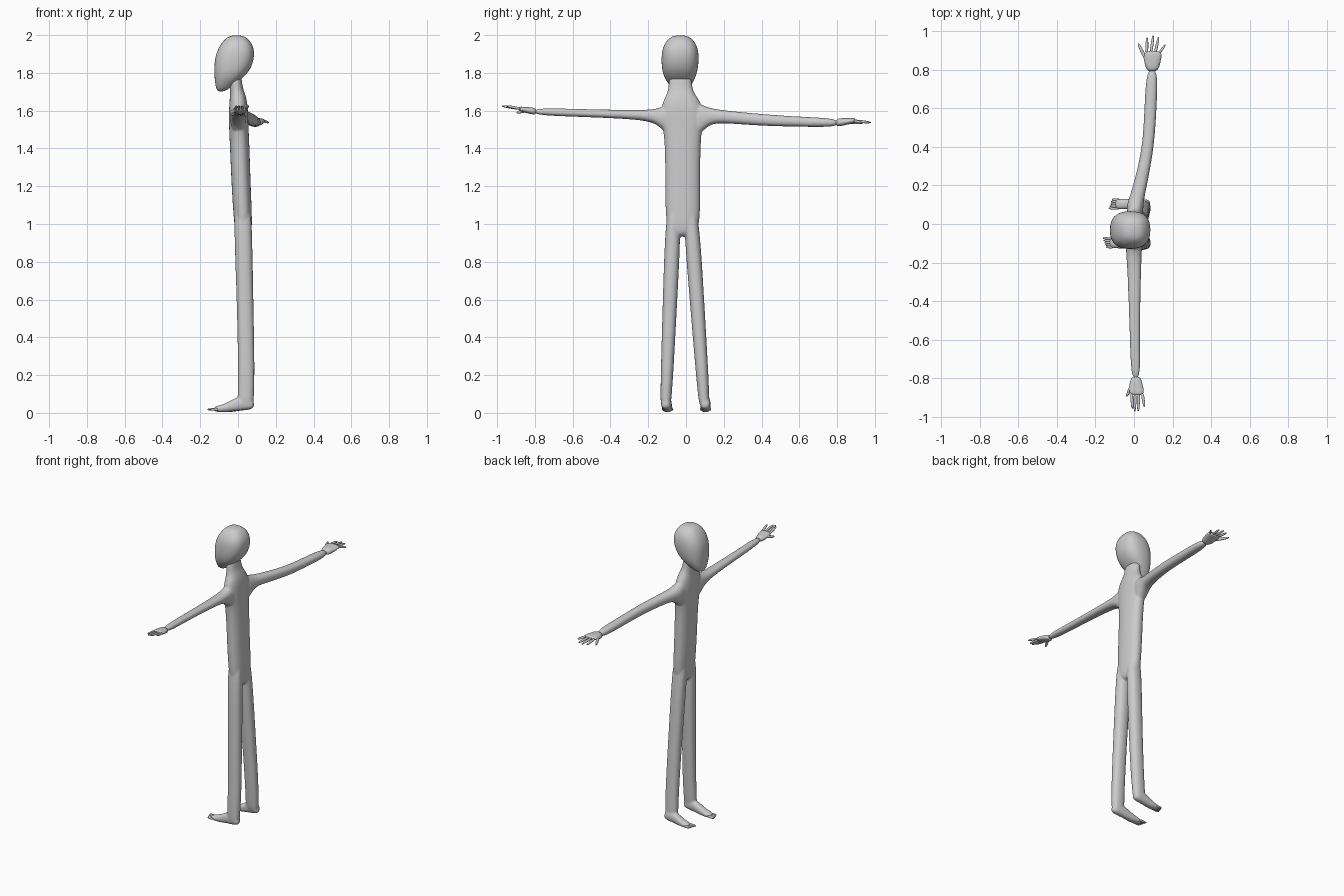
import bpy, bmesh, math
from mathutils import Vector

cube = bpy.data.objects.get("Cube")
if cube:
    bpy.data.objects.remove(cube, do_unlink=True)

skin = bpy.data.materials.new("pale_grey_skin")
skin.use_nodes = True
GREY = (0.6, 0.6, 0.6, 1)
skin.diffuse_color = GREY
skin.node_tree.nodes["Principled BSDF"].inputs["Base Color"].default_value = GREY


def loft(bm, axis, sections, sides=16, power=2.3):
    """Closed skin through rounded sections: (position, low a, high a, low b, high b),
    where a and b are the two other axes in x, y, z order."""
    others = [i for i in range(3) if i != axis]
    rings = []
    for pos, a0, a1, b0, b1 in sections:
        ring = []
        for i in range(sides):
            t = math.tau * (i + 0.5) / sides
            c, s = math.cos(t), math.sin(t)
            p = Vector()
            p[axis] = pos
            p[others[0]] = (a0 + a1) / 2 + (a1 - a0) / 2 * math.copysign(abs(c) ** (2 / power), c)
            p[others[1]] = (b0 + b1) / 2 + (b1 - b0) / 2 * math.copysign(abs(s) ** (2 / power), s)
            ring.append(bm.verts.new(p))
        rings.append(ring)
    faces = [bm.faces.new(rings[0][::-1]), bm.faces.new(rings[-1])]
    for r, q in zip(rings, rings[1:]):
        for i in range(sides):
            j = (i + 1) % sides
            faces.append(bm.faces.new((r[i], r[j], q[j], q[i])))
    bmesh.ops.recalc_face_normals(bm, faces=faces)


def digit(bm, axis, base, tip, radius):
    """Tapered finger or toe between two points, with a rounded tip."""
    base, tip = Vector(base), Vector(tip)
    others = [i for i in range(3) if i != axis]
    sections = []
    for t, k in ((0, 1), (0.5, 1), (0.85, 0.8), (1, 0.4)):
        p = base.lerp(tip, t)
        a, b, r = p[others[0]], p[others[1]], radius * k
        sections.append((p[axis], a - r, a + r, b - r, b + r))
    loft(bm, axis, sections, sides=8, power=2)


def finish(bm, name, blend=False):
    mesh = bpy.data.meshes.new(name)
    for f in bm.faces:
        f.smooth = True
    bm.to_mesh(mesh)
    bm.free()
    mesh.materials.append(skin)
    obj = bpy.data.objects.new(name, mesh)
    bpy.context.collection.objects.link(obj)
    sub = obj.modifiers.new("round", 'SUBSURF')
    sub.levels = sub.render_levels = 2
    if blend:
        # fuse the overlapping limbs and soften the joins
        fuse = obj.modifiers.new("fuse", 'REMESH')
        fuse.mode = 'VOXEL'
        fuse.voxel_size = 0.006
        fuse.use_smooth_shade = True
        soft = obj.modifiers.new("soften", 'SMOOTH')
        soft.factor = 0.5
        soft.iterations = 6
    return obj


# head: wide skull narrowing to a forward chin
bm = bmesh.new()
loft(bm, 2, [
    (1.7, -.11, -.07, -.06, 0),
    (1.73, -.12, -.03, -.085, .025),
    (1.77, -.125, .025, -.115, .05),
    (1.82, -.128, .07, -.13, .065),
    (1.88, -.124, .088, -.132, .07),
    (1.93, -.107, .087, -.127, .065),
    (1.97, -.08, .066, -.105, .045),
    (2, -.045, .03, -.07, .01)], power=2.5)
finish(bm, "head")

body = bmesh.new()

# torso, shoulders and neck
loft(body, 2, [
    (.93, -.01, .07, -.08, .045),
    (1, -.022, .077, -.11, .078),
    (1.2, -.035, .068, -.112, .076),
    (1.4, -.043, .062, -.112, .078),
    (1.5, -.048, .057, -.122, .085),
    (1.58, -.05, .055, -.14, .1),
    (1.65, -.046, .05, -.125, .078),
    (1.69, -.042, .038, -.1, .045),
    (1.73, -.045, .022, -.093, .032),
    (1.8, -.05, .02, -.09, .03)])

# legs: (height, front, back, half width)
LEG = [(1.12, -.02, .068, .03), (.95, -.021, .076, .043), (.6, -.007, .082, .039),
       (.2, .001, .09, .034), (.1, -.004, .084, .03), (.025, .0, .086, .028)]
for hip_y, ankle_y in ((-.07, -.109), (.033, .1)):
    sections = []
    for z, front, back, half in LEG:
        y = ankle_y + (hip_y - ankle_y) * z / .95
        sections.append((z, front, back, y - half, y + half))
    loft(body, 2, sections)

# feet with low insteps
for foot_y, toe_y, toe_x in ((-.107, -.097, -.13), (.102, .104, -.1)):
    sections = []
    for t, half, low, high in ((0, .022, .025, .06), (.15, .028, .015, .09), (.45, .028, .01, .085),
                               (.65, .028, .003, .055), (.85, .028, .003, .04), (1, .026, .007, .032)):
        x = .086 + (toe_x - .086) * t
        y = foot_y + (toe_y - foot_y) * t
        sections.append((x, y - half, y + half, low, high))
    loft(body, 0, sections)
    # toes
    toes = bmesh.new()
    for i in range(5):
        y = toe_y + (i - 2) * .0115
        inner = i if foot_y > 0 else 4 - i
        digit(toes, 0, (toe_x + .025, y, .019),
              (toe_x - .032 + .004 * inner, y, .018), .0075)
    finish(toes, ("left" if foot_y < 0 else "right") + "_toes")

# arms, flared into the shoulders
loft(body, 1, [
    (-.08, -.04, .045, 1.45, 1.64),
    (-.125, -.043, .042, 1.5, 1.622),
    (-.17, -.04, .04, 1.54, 1.605),
    (-.3, -.032, .036, 1.557, 1.603),
    (-.6, -.022, .03, 1.568, 1.61),
    (-.82, -.016, .036, 1.576, 1.616)])
loft(body, 1, [
    (.04, -.04, .045, 1.45, 1.65),
    (.09, -.04, .05, 1.49, 1.63),
    (.13, -.028, .053, 1.53, 1.613),
    (.2, -.004, .068, 1.535, 1.602),
    (.4, .045, .106, 1.518, 1.582),
    (.6, .053, .118, 1.515, 1.568),
    (.82, .064, .128, 1.51, 1.56)])
finish(body, "body", blend=True)


def hand(name, palm, wrist_y, z, tip_z, tips, thumb):
    """Flat palm, four spread fingers and a thumb."""
    bm = bmesh.new()
    loft(bm, 1, palm)
    _, x0, x1, _, _ = palm[-1]
    root_y = palm[-1][0] * .985
    for i, (x, y) in enumerate(tips):
        root_x = x0 + (x1 - x0) * (i + .5) / 4
        digit(bm, 1, (root_x, root_y, z), (x, y, tip_z), .0085)
    digit(bm, 1, (x0 + .014, wrist_y, z - .005), thumb, .011)
    finish(bm, name)


hand("left_hand",
     [(-.79, -.014, .035, 1.576, 1.615), (-.83, -.024, .044, 1.583, 1.618),
      (-.86, -.026, .052, 1.592, 1.621), (-.89, -.022, .052, 1.6, 1.622)],
     -.83, 1.61, 1.625,
     [(-.008, -.96), (.004, -.975), (.022, -.973), (.054, -.95)], (-.038, -.897, 1.59))
hand("right_hand",
     [(.79, .066, .126, 1.512, 1.56), (.84, .052, .138, 1.522, 1.561),
      (.87, .05, .145, 1.53, 1.562), (.9, .055, .143, 1.535, 1.56)],
     .84, 1.547, 1.537,
     [(.068, .97), (.1, .98), (.128, .972), (.162, .932)], (.022, .938, 1.535))
